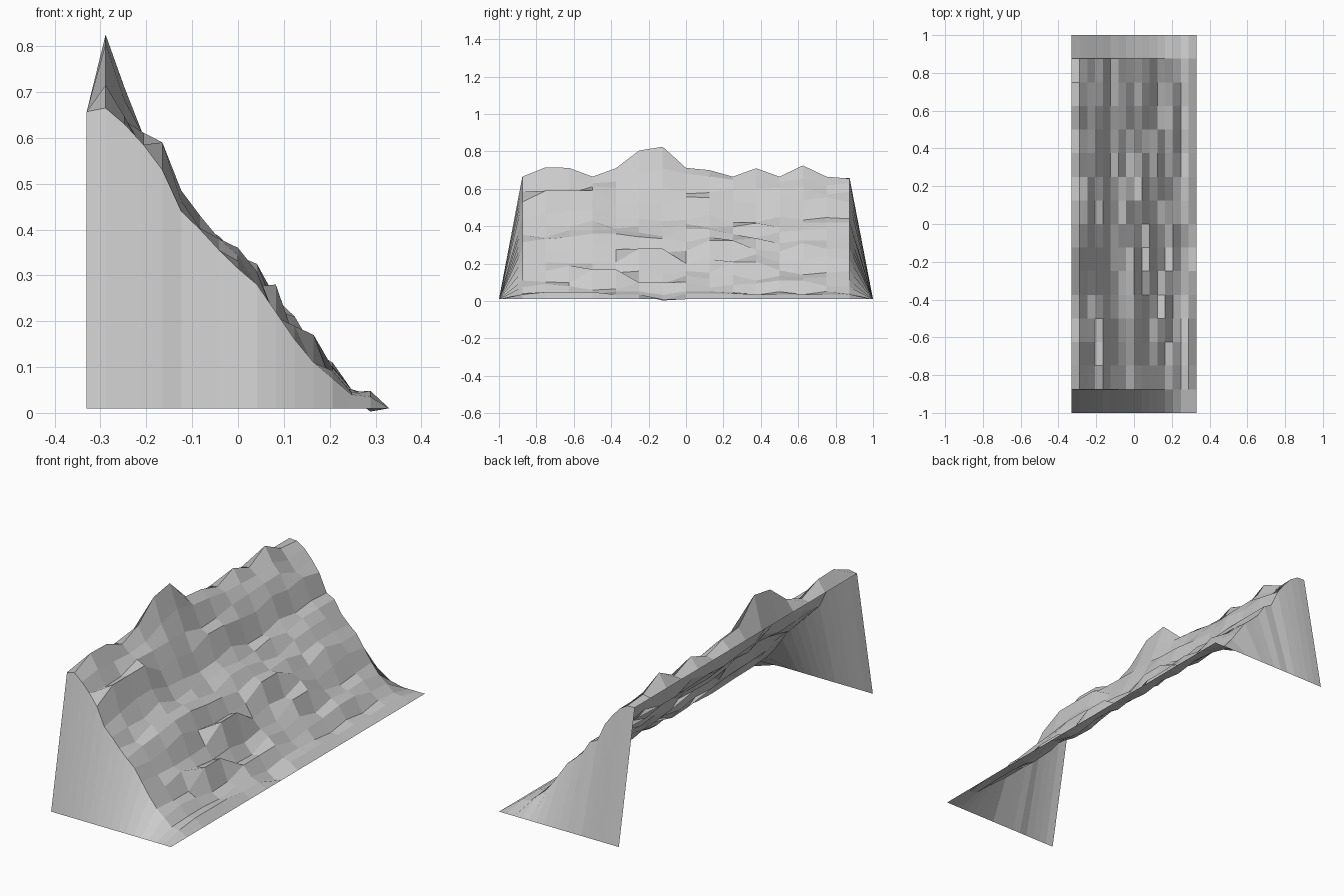
import bpy, bmesh, random

if "Cube" in bpy.data.objects:
    bpy.data.objects.remove(bpy.data.objects["Cube"])

random.seed(4)
N = 16                      # grid cells along each direction
HALF_X, HALF_Y, BASE = 0.33, 1.0, 0.01

# Slope profile from the back edge to the foot
profile = [.657, .665, .63, .585, .53, .44, .40, .355, .315,
           .28, .22, .16, .11, .075, .04, .035, BASE]
# Crest heights along y, between the two end walls
crest = [.665, .715, .712, .665, .71, .805, .825, .712,
         .70, .665, .71, .665, .725, .665, .655]
# Rock ledges: column, first row, last row, height
ledges = [(4, 2, 4, .59), (5, 3, 4, .485), (6, 13, 15, .42), (7, 3, 5, .38),
          (7, 8, 9, .385), (8, 13, 14, .325), (8, 4, 5, .36), (9, 9, 10, .325),
          (10, 6, 7, .28), (11, 10, 11, .21), (12, 4, 5, .17), (13, 12, 13, .11),
          (15, 2, 4, .048), (15, 8, 10, .04), (15, 7, 7, .003)]


def height(i, j):
    if j in (0, N):                       # end walls drop to the ground
        return BASE
    if i == 1:
        return crest[j - 1]
    z = profile[i]
    if 1 < i < N - 1 and 1 < j < N - 1:   # rocky surface
        amount = .012 if i == N - 2 else .03
        z += random.uniform(-.7, 1) * amount
        if i == 2:                        # crest peaks carry down the slope
            z += max(0, crest[j - 1] - .665) * .5
    for col, first, last, top in ledges:
        if i == col and first <= j <= last:
            z = top
    return z


# Cliff sheet, open at the back and underneath
bm = bmesh.new()
grid = [[bm.verts.new((-HALF_X + 2 * HALF_X * i / N,
                       -HALF_Y + 2 * HALF_Y * j / N, height(i, j)))
         for j in range(N + 1)] for i in range(N + 1)]
for i in range(N):
    for j in range(N):
        bm.faces.new((grid[i][j], grid[i + 1][j],
                      grid[i + 1][j + 1], grid[i][j + 1]))
mesh = bpy.data.meshes.new("cliff_slope")
bm.to_mesh(mesh)
bm.free()
cliff = bpy.data.objects.new("cliff_slope", mesh)
bpy.context.collection.objects.link(cliff)
